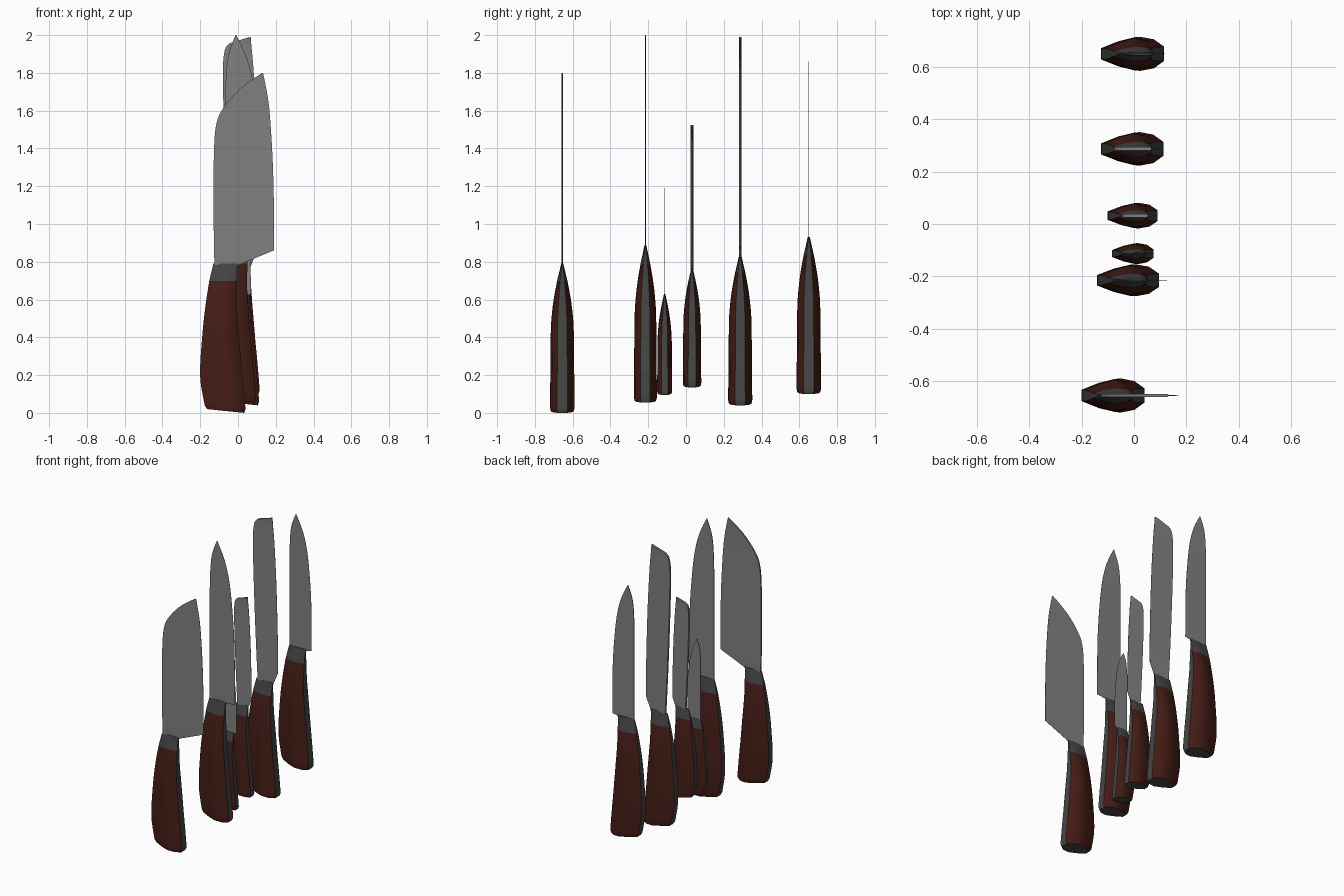
import bpy, bmesh, math
from mathutils import Vector

if "Cube" in bpy.data.objects:
    bpy.data.objects.remove(bpy.data.objects["Cube"])


def material(name, rgb):
    m = bpy.data.materials.new(name)
    m.diffuse_color = (*rgb, 1)
    m.use_nodes = True
    m.node_tree.nodes["Principled BSDF"].inputs["Base Color"].default_value = m.diffuse_color
    return m


WOOD = material("dark_wood", (0.06, 0.012, 0.008))
STEEL = material("blade_steel", (0.22, 0.22, 0.22))
DARK = material("dark_steel", (0.06, 0.06, 0.06))


def smooth(rows, n):
    """Catmull-Rom resampling of a list of tuples."""
    p = [Vector(r) for r in rows]
    out = []
    for i in range(len(p) - 1):
        a, b, c, d = p[max(i - 1, 0)], p[i], p[i + 1], p[min(i + 2, len(p) - 1)]
        for k in range(n):
            t = k / n
            out.append(0.5 * (2 * b + (c - a) * t + (2 * a - 5 * b + 4 * c - d) * t ** 2
                              + (3 * b - a - 3 * c + d) * t ** 3))
    return out + [p[-1]]


def loft(name, sections, mats, side_mat=None):
    """Skin closed sections; side_mat maps a side number to a material slot."""
    bm = bmesh.new()
    rings = [[bm.verts.new(v) for v in s] for s in sections]
    n = len(rings[0])
    for r0, r1 in zip(rings, rings[1:]):
        for i in range(n):
            j = (i + 1) % n
            f = bm.faces.new((r0[i], r0[j], r1[j], r1[i]))
            f.material_index = side_mat(i) if side_mat else 0
    for r in (rings[0], rings[-1]):
        bm.faces.new(r).material_index = len(mats) - 1
    bmesh.ops.recalc_face_normals(bm, faces=bm.faces)
    me = bpy.data.meshes.new(name)
    bm.to_mesh(me)
    bm.free()
    for m in mats:
        me.materials.append(m)
    ob = bpy.data.objects.new(name, me)
    bpy.context.collection.objects.link(ob)
    bpy.ops.object.select_all(action='DESELECT')
    ob.select_set(True)
    bpy.context.view_layer.objects.active = ob
    bpy.ops.object.shade_smooth_by_angle(angle=math.radians(28))
    return ob


# Handle rows: height, back edge, front edge, depth (all as fractions)
GRIP = [(.025, .10, 1.0, 1.0), (.2, .01, .95, .98), (.32, 0, .91, .97), (.46, .03, .87, .95),
        (.6, .07, .83, .91), (.75, .13, .80, .72), (.885, .20, .81, .42)]
BOLSTER = [(.885, .20, .81, .42), (.95, .25, .81, .23), (1.0, .29, .84, .09)]
# Half cross-section of the handle: position across, depth
HALF = [(0, .34), (.3, .76), (.58, 1), (.82, .85), (1, .42)]
SECTION = HALF + [(u, -d) for u, d in reversed(HALF)]

# Blade outlines, spine and edge as (across, up) pairs
POINTED = ([(0, 0), (0, .3), (0, .6), (.01, .76), (.08, .9), (.28, 1)],
           [(1, 0), (.98, .36), (.89, .6), (.77, .77), (.58, .895), (.3, 1)])
SQUARE = ([(.19, 0), (.1, .3), (.03, .6), (0, .82), (.03, .92), (.14, .965), (.42, .983), (.76, 1)],
          [(1, .065), (1, .2), (.97, .42), (.93, .62), (.88, .78), (.84, .88), (.8, .95), (.775, 1)])
WIDE = ([(.015, 0), (0, .31), (.01, .6), (.05, .735), (.16, .815), (.4, .905), (.64, .965), (.81, 1)],
        [(1, .07), (1, .3), (.985, .5), (.96, .66), (.93, .79), (.9, .87), (.86, .94), (.82, 1)])


def knife(name, y, z0, z1, hx, hw, hd, shape, bx0, bx1, z2, t):
    def ring(row, tilt=0):
        v, a, b, d = row
        return [(hx + hw * (a + (b - a) * u), y + hd * d * s,
                 z0 + (z1 - z0) * v + tilt * (1 - u)) for u, s in SECTION]

    # Handle with wooden scales, steel tang strips and rounded butt
    sections = [ring((0, .15, .97, .93), .02)]
    sections += [ring(r, .02 * max(0, 1 - i / 4)) for i, r in enumerate(smooth(GRIP, 4))]
    loft(name + "_handle", sections, [WOOD, DARK], lambda i: int(i in (4, 9)))
    # Tapered bolster
    loft(name + "_bolster", [ring(r) for r in smooth(BOLSTER, 2)], [DARK])

    # Wedge-ground blade, starting from the neck above the bolster
    def place(p):
        return bx0 + (bx1 - bx0) * p[0], z1 + (z2 - z1) * p[1]

    spine, edge = ([place(p) for p in smooth(s, 4)] for s in shape)
    neck = hx + hw * .84
    pairs = [((spine[0][0], z1 - .008), (neck, z1 - .008))]
    pairs += [((spine[0][0], z1 + .001), edge[0])] + list(zip(spine[1:], edge[1:]))
    e = .0006
    loft(name + "_blade", [[(s[0], y + t, s[1]), (s[0], y - t, s[1]),
                            (c[0], y - e, c[1]), (c[0], y + e, c[1])] for s, c in pairs], [STEEL])


# name, y, butt z, bolster top z, handle x, width, half depth, blade, x range, tip z, half thickness
knife("cleaver", -.655, 0, .79, -.2, .24, .065, WIDE, -.13, .19, 1.80, .005)
knife("chef_knife", -.215, .055, .885, -.14, .235, .061, POINTED, -.068, .127, 2.0, .002)
knife("paring_knife", -.113, .095, .63, -.084, .158, .04, POINTED, -.036, .068, 1.19, .002)
knife("small_slicer", .032, .135, .765, -.1, .19, .049, SQUARE, -.048, .083, 1.525, .007)
knife("large_slicer", .287, .04, .835, -.125, .237, .064, SQUARE, -.08, .11, 1.99, .007)
knife("utility_knife", .65, .1, .93, -.125, .24, .065, POINTED, -.053, .118, 1.86, .002)
